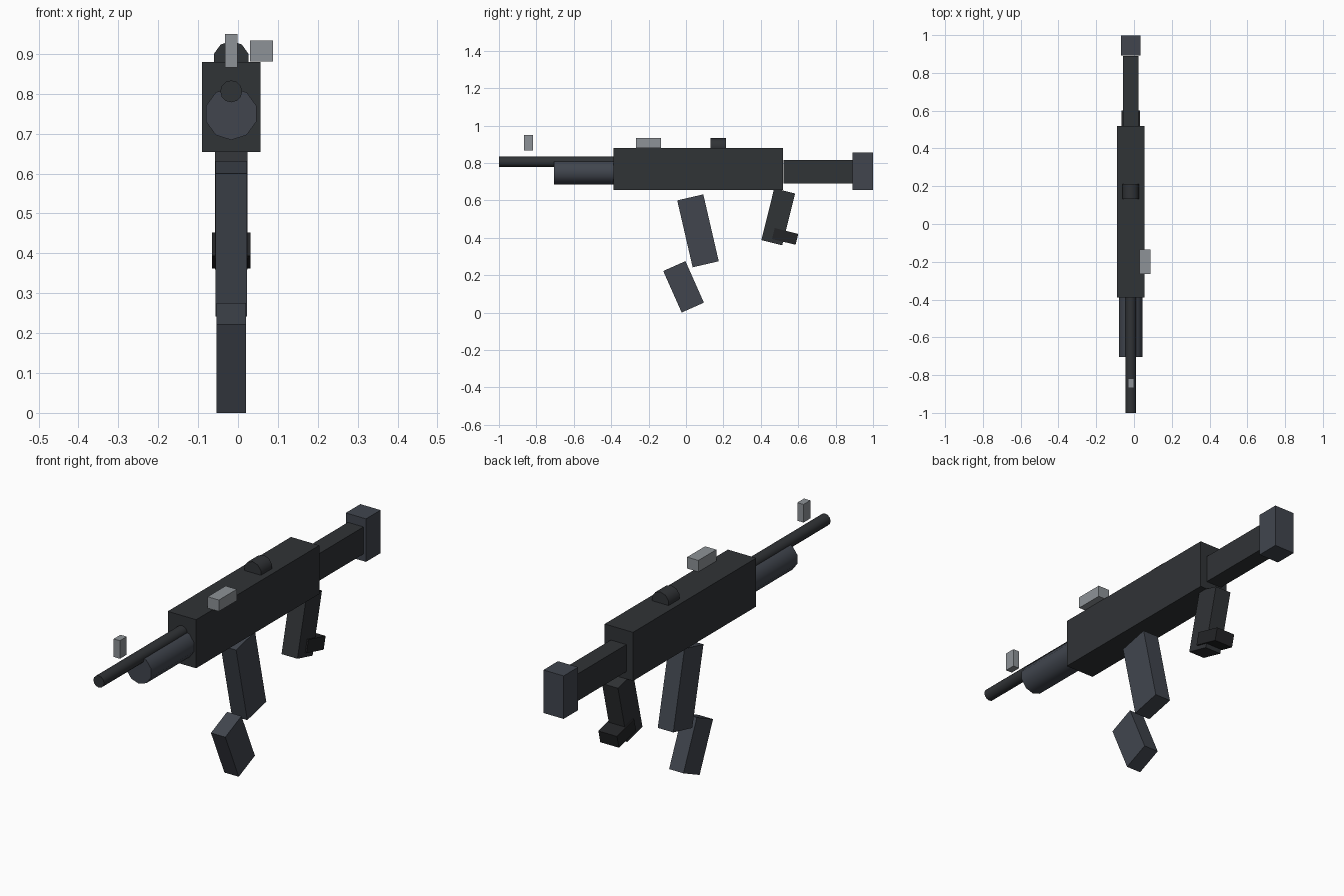
import bpy, bmesh
from math import sin, cos, pi, radians

if "Cube" in bpy.data.objects:
    bpy.data.objects.remove(bpy.data.objects["Cube"])

CX = -0.017  # centre line of the main parts


def material(name, rgb):
    m = bpy.data.materials.new(name)
    m.diffuse_color = (*rgb, 1)
    m.use_nodes = True
    m.node_tree.nodes["Principled BSDF"].inputs["Base Color"].default_value = m.diffuse_color
    return m


DARK = material("dark_metal", (0.030, 0.033, 0.037))
BLACK = material("black_metal", (0.017, 0.018, 0.020))
BLUE = material("blue_grey", (0.052, 0.060, 0.076))
LIGHT = material("light_grey", (0.27, 0.29, 0.31))


def add(name, bm, mat, loc, tilt=0):
    bmesh.ops.recalc_face_normals(bm, faces=bm.faces)
    me = bpy.data.meshes.new(name)
    bm.to_mesh(me)
    bm.free()
    me.materials.append(mat)
    ob = bpy.data.objects.new(name, me)
    ob.location = loc
    ob.rotation_euler.x = radians(tilt)
    bpy.context.collection.objects.link(ob)
    return ob


def box(name, loc, size, mat, tilt=0):
    bm = bmesh.new()
    bmesh.ops.create_cube(bm, size=1)
    bmesh.ops.scale(bm, vec=size, verts=bm.verts)
    return add(name, bm, mat, loc, tilt)


def tube(name, y0, y1, z, r, n, mat):
    # prism along y with one corner pointing up
    bm = bmesh.new()
    ring = [bm.verts.new((r * sin(2 * pi * i / n), y0, r * cos(2 * pi * i / n)))
            for i in range(n)]
    cap = bm.faces.new(ring)
    ext = bmesh.ops.extrude_face_region(bm, geom=[cap], use_keep_orig=True)
    moved = [v for v in ext["geom"] if isinstance(v, bmesh.types.BMVert)]
    bmesh.ops.translate(bm, verts=moved, vec=(0, y1 - y0, 0))
    ob = add(name, bm, mat, (CX, 0, z))
    bpy.ops.object.select_all(action='DESELECT')
    ob.select_set(True)
    bpy.context.view_layer.objects.active = ob
    bpy.ops.object.shade_smooth_by_angle(angle=radians(40))
    return ob


# Main body and stock
box("receiver", (CX, 0.065, 0.767), (0.146, 0.906, 0.226), DARK)
box("stock_bar", (CX, 0.705, 0.752), (0.08, 0.37, 0.126), DARK)
box("butt_plate", (CX, 0.945, 0.755), (0.104, 0.107, 0.2), BLUE)

# Barrel, handguard and round rear sight
tube("barrel", -1.0, -0.385, 0.806, 0.0275, 12, DARK)
tube("handguard", -0.705, -0.385, 0.75, 0.066, 10, BLUE)
tube("rear_sight", 0.132, 0.213, 0.887, 0.045, 10, DARK)

# Grip and its foot
box("grip", (CX, 0.493, 0.512), (0.082, 0.115, 0.285), DARK, -14)
box("grip_foot", (CX, 0.53, 0.407), (0.096, 0.13, 0.06), BLACK, -14)

# Two-piece magazine
box("magazine_upper", (CX, 0.064, 0.437), (0.08, 0.143, 0.367), BLUE, 13)
box("magazine_lower", (CX, -0.013, 0.1375), (0.074, 0.13, 0.243), BLUE, 24)

# Light detail blocks
box("front_sight", (CX, -0.842, 0.908), (0.032, 0.05, 0.084), LIGHT)
box("side_handle", (0.059, -0.2, 0.907), (0.058, 0.132, 0.053), LIGHT)
